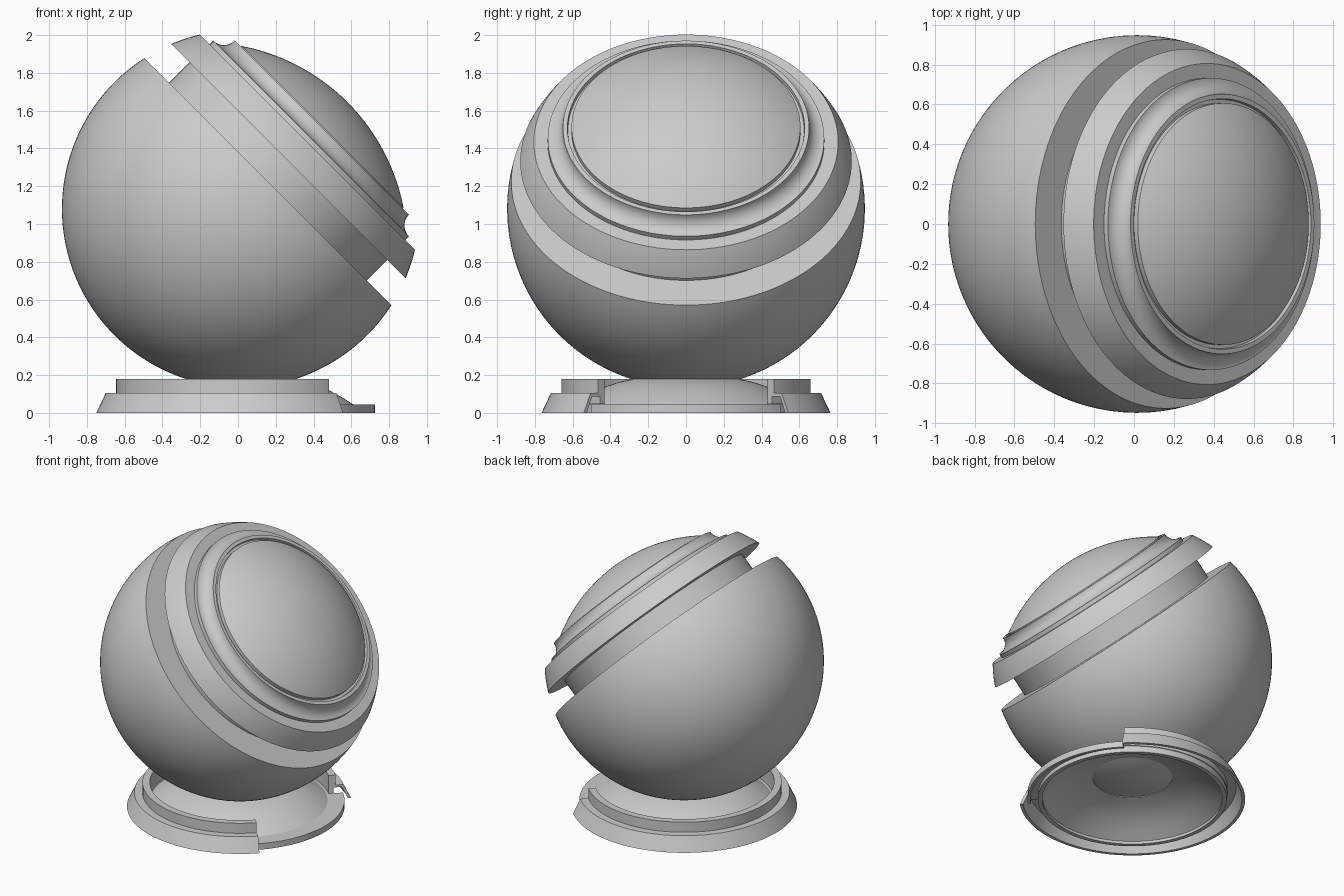
import bpy, bmesh
from math import sin, cos, pi, radians, sqrt, asin
from mathutils import Matrix, Vector

if "Cube" in bpy.data.objects:
    bpy.data.objects.remove(bpy.data.objects["Cube"])

R, CAP_R = 0.947, 1.08            # outer ball and shallow cap curvature radii
BALL = Matrix.Translation((0.015, 0, 1.081)) @ Matrix.Rotation(radians(45), 4, 'Y')
BASE = Matrix.Translation((0.015, 0, 0))


def arc(radius, a0, a1, n, cr=0.0, ch=0.0):
    """Profile arc of (r, h) points; angle is measured from the equator."""
    return [(cr + radius * cos(a0 + (a1 - a0) * i / n),
             ch + radius * sin(a0 + (a1 - a0) * i / n)) for i in range(n + 1)]


def revolve(name, profile, matrix, steps=128, start=0.0, sweep=2 * pi, closed=False):
    """Spin an (r, h) profile about local z; partial sweeps get end faces."""
    bm = bmesh.new()
    full = sweep > 2 * pi - 1e-6
    rings = []
    for i in range(steps if full else steps + 1):
        a = start + sweep * i / steps
        rings.append([bm.verts.new(Vector((r * cos(a), r * sin(a), h))) for r, h in profile])
    n = len(profile)
    for i in range(steps):
        p, q = rings[i], rings[(i + 1) % len(rings)]
        for j in range(n if closed else n - 1):
            k = (j + 1) % n
            bm.faces.new((p[j], q[j], q[k], p[k]))
    if not full:
        bm.faces.new(rings[0])
        bm.faces.new(rings[-1])
    bmesh.ops.remove_doubles(bm, verts=bm.verts, dist=1e-5)
    bmesh.ops.dissolve_degenerate(bm, edges=bm.edges, dist=1e-6)
    bmesh.ops.recalc_face_normals(bm, faces=bm.faces)
    me = bpy.data.meshes.new(name)
    bm.to_mesh(me)
    bm.free()
    ob = bpy.data.objects.new(name, me)
    ob.matrix_world = matrix
    bpy.context.collection.objects.link(ob)
    bpy.context.view_layer.objects.active = ob
    bpy.ops.object.select_all(action='DESELECT')
    ob.select_set(True)
    bpy.ops.object.shade_smooth_by_angle(angle=radians(25))
    return ob


# Main ball up to the groove, with the groove's floor and core wall
revolve("ball_body", arc(R, -pi / 2, asin(0.203 / R), 56) + [(0.74, 0.203), (0.74, 0.356)], BALL)

# Collar: spherical band, flat step, cove moulding, thin rim and narrow channel
collar = [(0.74, 0.356)] + arc(R, asin(0.356 / R), asin(0.498 / R), 8)
collar += [(0.732, 0.498)]
collar += arc(0.08, -pi / 2, -pi, 12, 0.732, 0.606)
collar += [(0.628, 0.606), (0.625, 0.585), (0.606, 0.585)]
revolve("collar", collar, BALL)

# Inset shallow domed cap
a_edge = asin(sqrt(CAP_R ** 2 - 0.606 ** 2) / CAP_R)
cap_drop = 0.612 - CAP_R * sin(a_edge)
revolve("domed_cap", [(0.606, 0.585)] + arc(CAP_R, a_edge, pi / 2, 24, 0, cap_drop), BALL)

# Thin dish under the ball with a lip at its rim, hollow below
revolve("base_dish", [(0.64, 0), (0.64, 0.045), (0.595, 0.045), (0.55, 0.074), (0.495, 0.105),
                      (0.43, 0.138), (0.36, 0.162), (0.27, 0.182), (0.27, 0.168), (0.36, 0.147),
                      (0.43, 0.122), (0.495, 0.09), (0.55, 0.058), (0.61, 0.02), (0.61, 0)],
        BASE, closed=True)

# Low sill across the open quarter
revolve("base_sill", [(0.71, 0), (0.71, 0.045), (0.64, 0.045), (0.64, 0.03), (0.69, 0.03), (0.69, 0)],
        BASE, steps=32, start=-pi / 4, sweep=pi / 2, closed=True)

# Stepped hollow outer ring, open over the quarter that faces +x
revolve("base_ring", [(0.765, 0), (0.715, 0.105), (0.66, 0.105), (0.66, 0.18), (0.61, 0.18),
                      (0.61, 0.046), (0.645, 0.046), (0.645, 0.088), (0.703, 0.088), (0.743, 0)],
        BASE, steps=96, start=pi / 4, sweep=1.5 * pi, closed=True)
